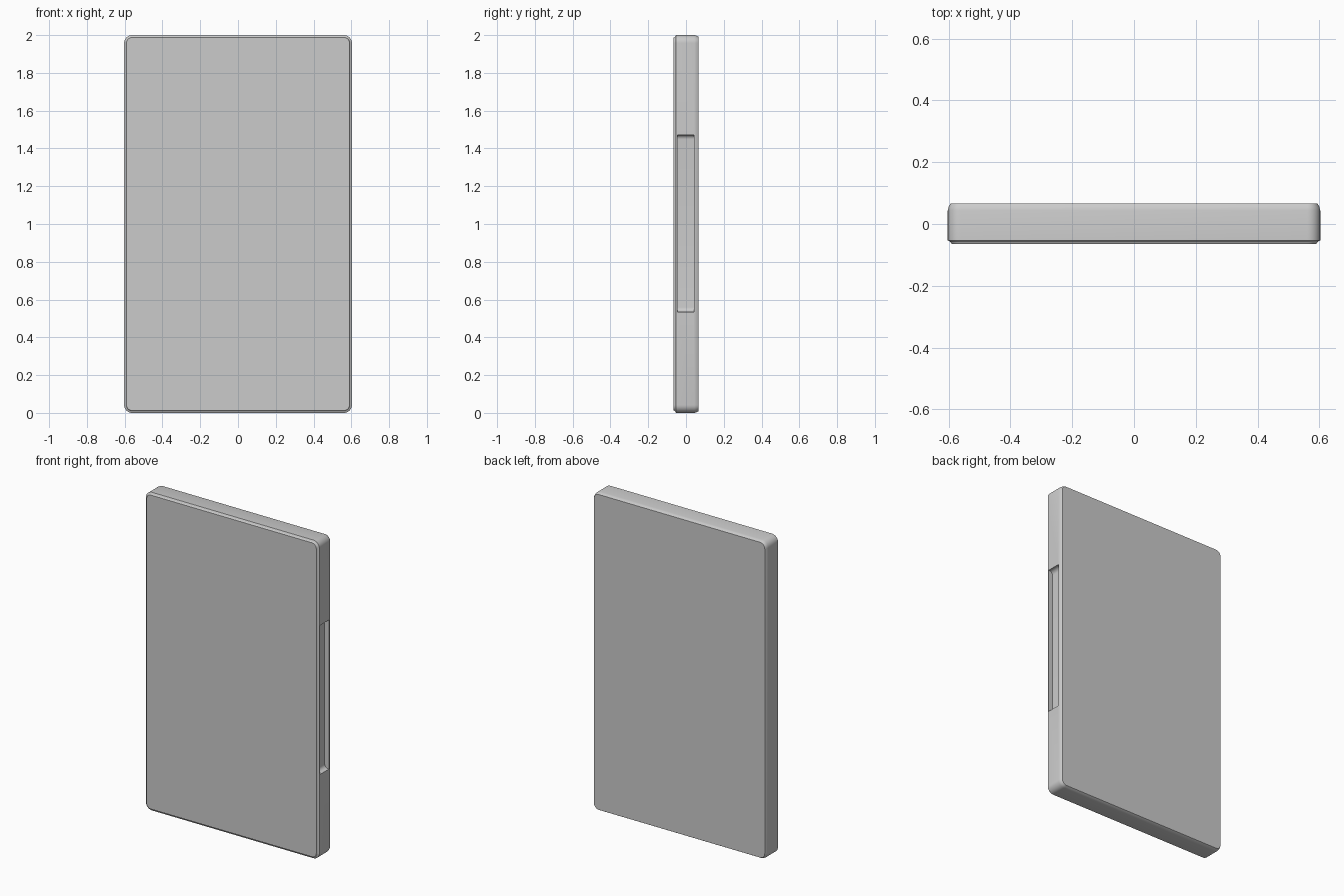
import bpy, bmesh
from math import sin, cos, pi, radians

if "Cube" in bpy.data.objects:
    bpy.data.objects.remove(bpy.data.objects["Cube"])

HALF_W, HEIGHT, CORNER = 0.603, 2.0, 0.042


def make_object(name, bm):
    bmesh.ops.recalc_face_normals(bm, faces=bm.faces)
    mesh = bpy.data.meshes.new(name)
    bm.to_mesh(mesh)
    bm.free()
    obj = bpy.data.objects.new(name, mesh)
    bpy.context.collection.objects.link(obj)
    return obj


def rounded_outline(inset, steps=8):
    """Rounded rectangle in x/z, shrunk by inset."""
    r = CORNER - inset
    cx, cz = HALF_W - CORNER, HEIGHT / 2 - CORNER
    points = []
    for q, (sx, sz) in enumerate([(1, 1), (-1, 1), (-1, -1), (1, -1)]):
        for i in range(steps + 1):
            a = (q + i / steps) * pi / 2
            points.append((sx * cx + r * cos(a), HEIGHT / 2 + sz * cz + r * sin(a)))
    return points


def loft(name, rings):
    """Skin equal-length x/z outlines placed at given y depths."""
    bm = bmesh.new()
    loops = [[bm.verts.new((x, y, z)) for x, z in pts] for y, pts in rings]
    n = len(loops[0])
    for a, b in zip(loops, loops[1:]):
        for i in range(n):
            j = (i + 1) % n
            bm.faces.new((a[i], a[j], b[j], b[i]))
    bm.faces.new(loops[0])
    bm.faces.new(loops[-1])
    return make_object(name, bm)


# Slab body: narrow front bezel, wider softened back edge
profile = [(-0.065, 0.013), (-0.058, 0.009), (-0.053, 0.0),
           (0.044, 0.0), (0.056, 0.003), (0.066, 0.009)]
body = loft("slab_body", [(y, rounded_outline(i)) for y, i in profile])

# Slot in the right edge, with rounded inner ends
z0, z1, depth, r = 0.535, 1.472, 0.03, 0.024
floor_x = HALF_W - depth
slot = [(HALF_W + 0.05, z0)]
for i in range(7):
    a = i / 6 * pi / 2
    slot.append((floor_x + r - r * sin(a), z0 + r - r * cos(a)))
for i in range(7):
    a = i / 6 * pi / 2
    slot.append((floor_x + r - r * cos(a), z1 - r + r * sin(a)))
slot.append((HALF_W + 0.05, z1))
cutter = loft("slot_cutter", [(-0.046, slot), (0.043, slot)])
cutter.hide_render = True

cut = body.modifiers.new("slot", "BOOLEAN")
cut.operation, cut.solver, cut.object = "DIFFERENCE", "EXACT", cutter
bpy.context.view_layer.objects.active = body
body.select_set(True)
bpy.ops.object.modifier_apply(modifier=cut.name)
bpy.data.objects.remove(cutter)

# Smooth the rounded corners, keep edges crisp
bpy.ops.object.shade_smooth_by_angle(angle=radians(20))
